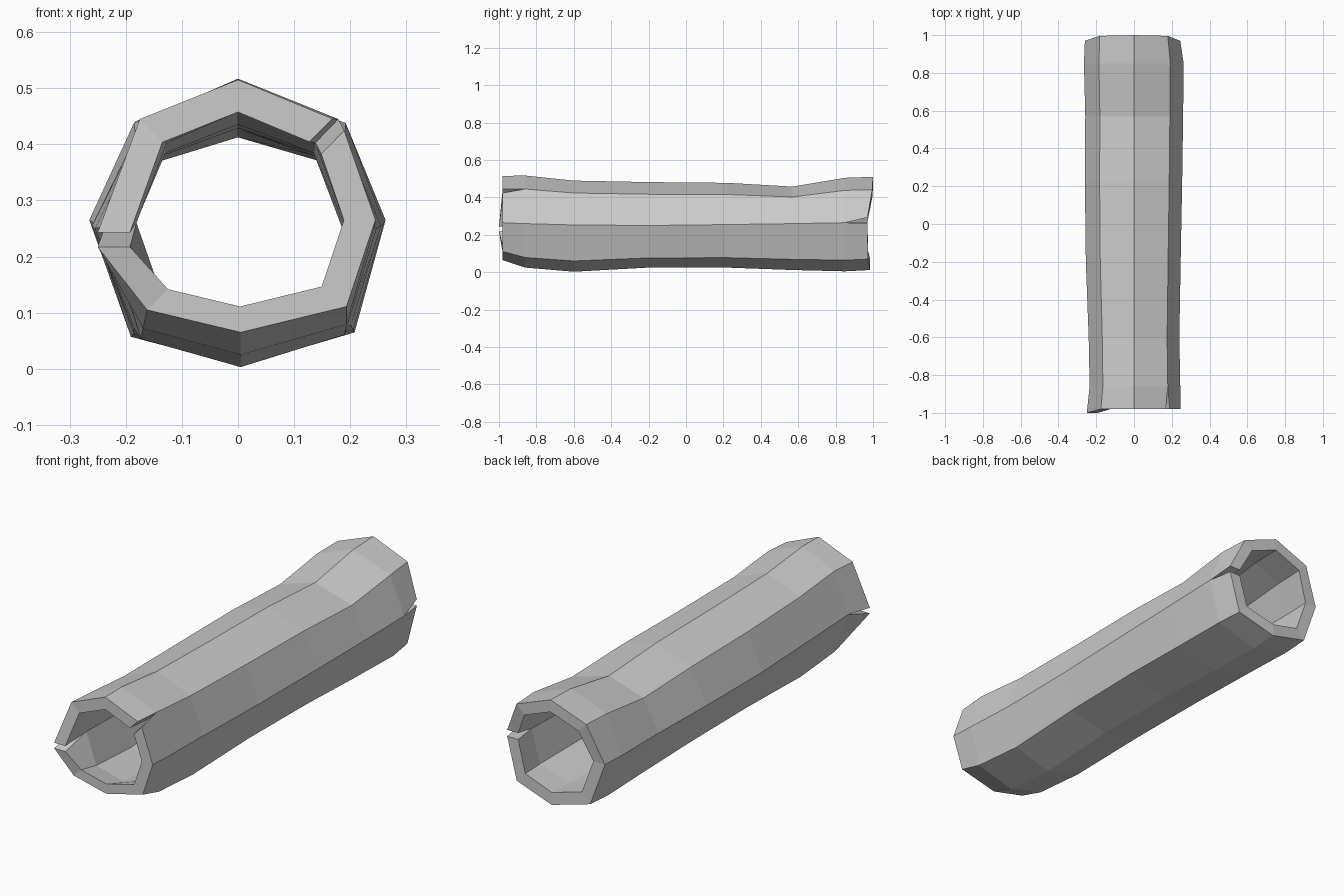
import bpy
import bmesh
from mathutils import Vector

cube = bpy.data.objects.get("Cube")
if cube:
    bpy.data.objects.remove(cube, do_unlink=True)

# One row per ring along the log: y, left x, right x, side z, bottom z, top z
RINGS = [
    (-.98, -.25, .245, .265, .065, .515),
    (-.86, -.235, .245, .26, .025, .517),
    (-.6, -.24, .24, .253, .003, .49),
    (-.2, -.255, .247, .25, .025, .482),
    (.22, -.26, .255, .255, .025, .478),
    (.57, -.258, .26, .26, .012, .458),
    (.85, -.265, .263, .265, .005, .505),
    (.985, -.26, .245, .265, .012, .51),
]
# Octagon columns, counter-clockwise from the right side: direction x, z
COLUMNS = [(1, 0), (.73, .72), (0, 1), (-.7, .72),
           (-1, 0), (-.72, -.8), (.02, -1), (.79, -.77)]
COUNT = len(COLUMNS)
LAST = len(RINGS) - 1
INNER_SCALE = .77
# Splits open at the ends: (ring, column) -> gap width and centre shift in z
SPLITS = {(0, 1): (.03, -.01), (0, 4): (.026, -.035), (LAST, 0): (.03, .013)}


def point(ring, column, scale, side):
    """Position on the bark (scale 1) or the hollow (scale < 1)."""
    y, left, right, mid, bottom, top = RINGS[ring]
    dx, dz = COLUMNS[column]
    x = dx * (right if dx > 0 else -left)
    z = dz * (top - mid if dz > 0 else mid - bottom)
    if ring == 0 and column == 5:        # the front lip is chipped here
        x *= .9
    # Uneven sawn ends
    if ring == 0 and column == 4:
        y -= .02
    if ring == LAST:
        y += .015 * dz if dz > 0 else -.015 * abs(dx)
    pos = Vector((x * scale, y, mid + z * scale))
    if (ring, column) in SPLITS:
        gap, shift = SPLITS[ring, column]
        tangent = Vector((-dz, 0, dx)).normalized()
        pos += tangent * side * gap / 2 + Vector((0, 0, shift))
    return pos


def build_log(material):
    bm = bmesh.new()
    made = {}

    def vert(ring, column, scale, side):
        column %= COUNT
        key = (ring, column, scale, side if (ring, column) in SPLITS else 0)
        if key not in made:
            made[key] = bm.verts.new(point(ring, column, scale, side))
        return made[key]

    # Bark and hollow walls
    for ring in range(LAST):
        for column in range(COUNT):
            for scale in (1, INNER_SCALE):
                bm.faces.new([vert(ring, column, scale, 1),
                              vert(ring, column + 1, scale, -1),
                              vert(ring + 1, column + 1, scale, -1),
                              vert(ring + 1, column, scale, 1)])

    # Cut ends
    for ring in (0, LAST):
        for column in range(COUNT):
            bm.faces.new([vert(ring, column, 1, 1),
                          vert(ring, column + 1, 1, -1),
                          vert(ring, column + 1, INNER_SCALE, -1),
                          vert(ring, column, INNER_SCALE, 1)])

    # Faces inside each split
    for ring, column in SPLITS:
        tip = 1 if ring == 0 else LAST - 1
        for side in (-1, 1):
            bm.faces.new([vert(ring, column, 1, side),
                          vert(ring, column, INNER_SCALE, side),
                          vert(tip, column, INNER_SCALE, side),
                          vert(tip, column, 1, side)])

    bmesh.ops.recalc_face_normals(bm, faces=bm.faces)
    mesh = bpy.data.meshes.new("hollow_log")
    bm.to_mesh(mesh)
    bm.free()
    mesh.materials.append(material)
    log = bpy.data.objects.new("hollow_log", mesh)
    bpy.context.collection.objects.link(log)
    return log


grey = bpy.data.materials.new("light grey")
grey.use_nodes = True
colour = (.6, .6, .6, 1)
grey.diffuse_color = colour
grey.node_tree.nodes["Principled BSDF"].inputs["Base Color"].default_value = colour

build_log(grey)
